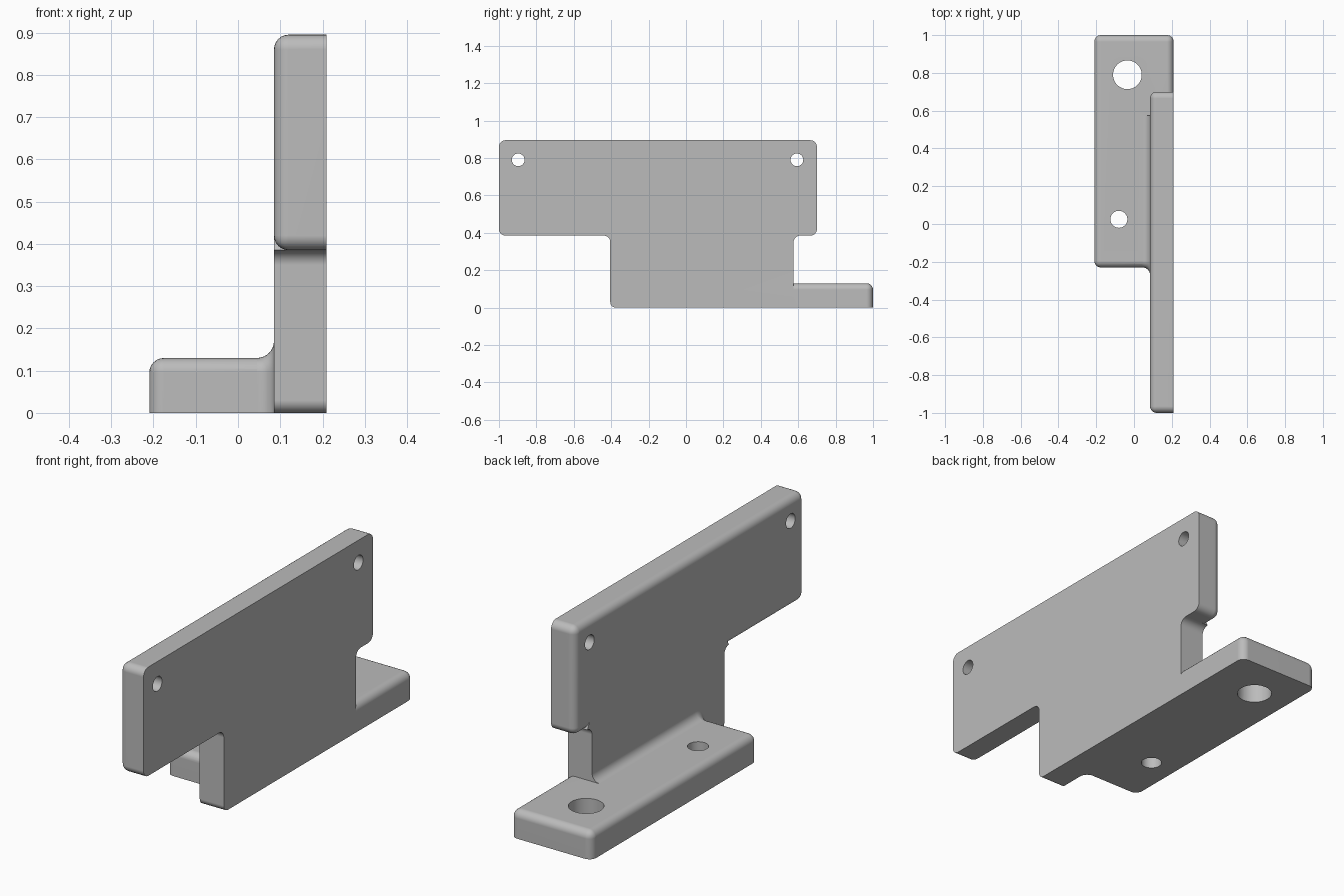
import bpy, bmesh, math

if "Cube" in bpy.data.objects:
    bpy.data.objects.remove(bpy.data.objects["Cube"])

R = 0.035          # common edge rounding
XL, XR = 0.085, 0.21   # thickness range of the upright plate

grey = bpy.data.materials.new("plain_grey")
grey.diffuse_color = (0.5, 0.5, 0.5, 1)
grey.use_nodes = True
grey.node_tree.nodes["Principled BSDF"].inputs["Base Color"].default_value = grey.diffuse_color


def finish(name, bm):
    bmesh.ops.recalc_face_normals(bm, faces=bm.faces)
    me = bpy.data.meshes.new(name)
    bm.to_mesh(me)
    bm.free()
    ob = bpy.data.objects.new(name, me)
    me.materials.append(grey)
    bpy.context.collection.objects.link(ob)
    return ob


def loft(name, rings):
    """Join equal-length rings of points and cap both ends."""
    bm = bmesh.new()
    vs = [[bm.verts.new(p) for p in ring] for ring in rings]
    n = len(vs[0])
    for a, b in zip(vs, vs[1:]):
        for i in range(n):
            j = (i + 1) % n
            bm.faces.new((a[i], a[j], b[j], b[i]))
    bm.faces.new(vs[0])
    bm.faces.new(vs[-1])
    return finish(name, bm)


def rounded_box(name, lo, hi, sharp_axis, sharp_value):
    """Box with every edge rounded except those of one flat side."""
    bm = bmesh.new()
    bmesh.ops.create_cube(bm, size=2)
    for v in bm.verts:
        v.co = [hi[k] if v.co[k] > 0 else lo[k] for k in range(3)]
    edges = [e for e in bm.edges
             if not all(abs(v.co[sharp_axis] - sharp_value) < 1e-5 for v in e.verts)]
    bmesh.ops.bevel(bm, geom=edges, offset=R, offset_type='OFFSET', segments=6,
                    profile=0.5, affect='EDGES', clamp_overlap=True)
    return finish(name, bm)


def arc(cy, cz, r, a0, a1, n=8):
    return [(cy + r * math.cos(math.radians(a0 + (a1 - a0) * i / n)),
             cz + r * math.sin(math.radians(a0 + (a1 - a0) * i / n))) for i in range(n + 1)]


def cylinder(name, axis, c, r):
    ring = [(r * math.cos(t * math.pi / 24), r * math.sin(t * math.pi / 24)) for t in range(48)]
    if axis == 'z':
        return loft(name, [[(c[0] + a, c[1] + b, z) for a, b in ring] for z in (-0.1, 0.3)])
    return loft(name, [[(x, c[0] + a, c[1] + b) for a, b in ring] for x in (0, 0.3)])


# foot plate and upper wing
bracket = rounded_box("bracket", (-0.21, -0.23, 0), (0.21, 1.0, 0.13), 2, 0)
wing = rounded_box("wing", (XL, -1.0, 0.385), (XR, 0.7, 0.895), 0, XR)

# stem with filleted inner corners under the wing
prof = (arc(-0.375, 0.03, 0.03, 180, 270) + [(0.575, 0)]
        + arc(0.575 + R, 0.385 - R, R, 180, 90)
        + [(0.575, 0.45), (0.575, 0.6), (-0.405, 0.6), (-0.405, 0.45)]
        + arc(-0.405 - R, 0.385 - R, R, 90, 0))
stem = loft("stem", [[(x, y, z) for y, z in prof] for x in (XL, XR)])

# concave fillet where the foot meets the upright, wrapping round the foot's front
F = 0.04
rings = []
for i in range(9):
    t = math.radians(90 * i / 8)
    x, f = XL - F + F * math.sin(t), F * (1 - math.cos(t))
    p = [(0.575, 0), (0.575, 0.13 + f)] + arc(-0.23 + R, 0.13 - R, R + f, 90, 180) + [(-0.23 - f, 0)]
    rings.append([(x, y, z) for y, z in p])
rings.append([(XL + 0.04, y, z) for _, y, z in rings[-1]])
fillet = loft("fillet", rings)

# hole cutters
holes = [cylinder("foot_hole_large", 'z', (-0.035, 0.79), 0.076),
         cylinder("foot_hole_small", 'z', (-0.08, 0.025), 0.045),
         cylinder("wing_hole_front", 'x', (-0.897, 0.79), 0.034),
         cylinder("wing_hole_back", 'x', (0.593, 0.79), 0.034)]

# combine everything into one solid
bpy.context.view_layer.objects.active = bracket
bracket.select_set(True)
for ob, op in [(stem, 'UNION'), (wing, 'UNION'), (fillet, 'UNION')] + [(h, 'DIFFERENCE') for h in holes]:
    m = bracket.modifiers.new("combine", 'BOOLEAN')
    m.object, m.operation, m.solver = ob, op, 'EXACT'
    bpy.ops.object.modifier_apply(modifier=m.name)
    bpy.data.objects.remove(ob)

bpy.ops.object.shade_smooth_by_angle(angle=math.radians(30))
wn = bracket.modifiers.new("flat_faces", 'WEIGHTED_NORMAL')
wn.keep_sharp = True
